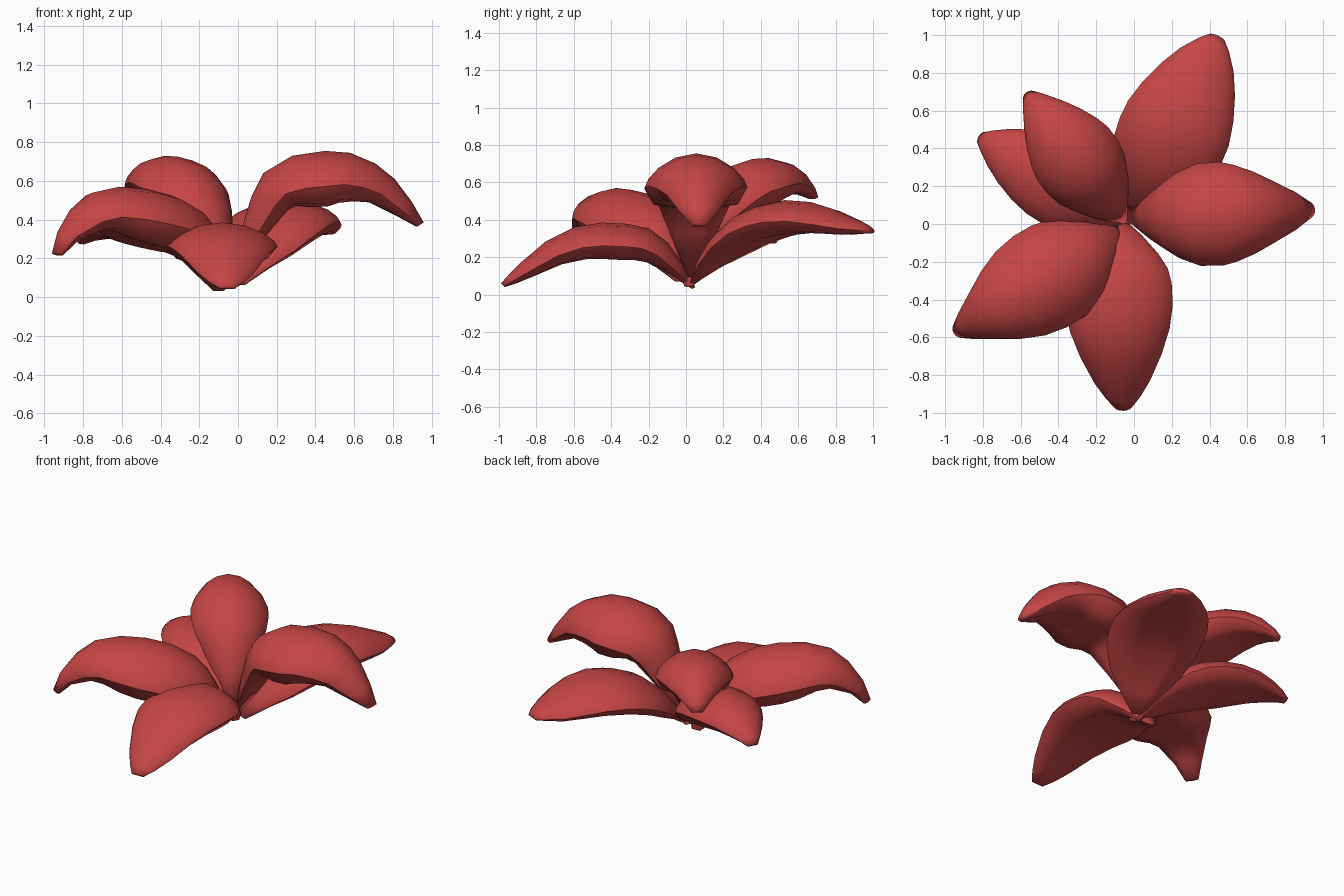
import bpy, bmesh
from mathutils import Vector

if "Cube" in bpy.data.objects:
    bpy.data.objects.remove(bpy.data.objects["Cube"])

mat = bpy.data.materials.new("petal_red")
mat.diffuse_color = (0.56, 0.06, 0.06, 1)
mat.use_nodes = True
mat.node_tree.nodes["Principled BSDF"].inputs["Base Color"].default_value = mat.diffuse_color

# Half width along the petal (fraction of length, fraction of full width)
WIDTH = [(0, .1), (.05, .43), (.12, .73), (.22, .93), (.35, 1), (.5, 1), (.62, .93),
         (.75, .79), (.87, .58), (.95, .37), (1, .15)]
# Half cross-section: sideways fraction, drop below the ridge
TOP = [(0, 0), (.4, .02), (.73, .07), (.93, .125), (1, .165)]
UNDER = [(.82, .245), (.42, .26), (0, .245)]
half = TOP + UNDER
SECTION = half + [(-s, d) for s, d in reversed(half[1:-1])]
RIMS = (len(TOP) - 1, len(SECTION) - len(TOP) + 1)


def width_at(u):
    for (u0, w0), (u1, w1) in zip(WIDTH, WIDTH[1:]):
        if u <= u1:
            return w0 + (w1 - w0) * (u - u0) / (u1 - u0)
    return WIDTH[-1][1]


def petal(name, base, tip, width, depth, ridge):
    """Loft the domed section along a ridge of (distance, height) points."""
    base, tip = Vector((*base, 0)), Vector((*tip, 0))
    out = (tip - base).normalized()
    side = Vector((-out.y, out.x, 0))
    path = [base + out * r + Vector((0, 0, z)) for r, z in ridge]
    r0, r1 = ridge[0][0], ridge[-1][0]
    bm = bmesh.new()
    rings = []
    for i, p in enumerate(path):
        a, b = path[max(i - 1, 0)], path[min(i + 1, len(path) - 1)]
        normal = (b - a).normalized().cross(side)
        if normal.z < 0:
            normal.negate()
        f = width_at((ridge[i][0] - r0) / (r1 - r0))
        ring = []
        for s, d in SECTION:
            v = p + side * (s * width * f) - normal * (d * depth * f)
            v.z = max(v.z, 0)  # petals rest on the ground
            ring.append(bm.verts.new(v))
        rings.append(ring)
    n = len(SECTION)
    for a, b in zip(rings, rings[1:]):
        for k in range(n):
            bm.faces.new((a[k], a[(k + 1) % n], b[(k + 1) % n], b[k]))
        for k in RIMS:  # crisp petal edge
            bm.edges.get((a[k], b[k])).smooth = False
    bm.faces.new(rings[0])
    bm.faces.new(rings[-1])
    bmesh.ops.recalc_face_normals(bm, faces=bm.faces[:])
    for face in bm.faces:
        face.smooth = True
    mesh = bpy.data.meshes.new(name)
    bm.to_mesh(mesh)
    bm.free()
    mesh.materials.append(mat)
    obj = bpy.data.objects.new(name, mesh)
    bpy.context.collection.objects.link(obj)


# Six petals meeting at the centre
petal("right_petal", (0, .035), (.96, .075), .275, 1.1,
      [(-.04, .1), (.02, .36), (.07, .52), (.13, .64), (.28, .73), (.45, .755),
       (.58, .745), (.71, .69), (.81, .61), (.9, .49), (.96, .385)])
petal("back_petal", (.015, .045), (.445, 1), .295, .72,
      [(-.02, .07), (.04, .19), (.13, .31), (.26, .42), (.4, .48), (.53, .505),
       (.68, .495), (.82, .455), (.93, .41), (1.01, .375), (1.045, .35)])
petal("front_petal", (-.1, .02), (-.055, -1), .285, .75,
      [(-.03, .04), (.04, .17), (.12, .28), (.22, .352), (.33, .378), (.47, .385),
       (.62, .36), (.77, .285), (.9, .175), (.97, .105), (1.01, .06)])
petal("front_left_petal", (-.045, -.035), (-.955, -.58), .28, 1.12,
      [(-.02, .08), (.06, .27), (.12, .37), (.2, .45), (.35, .525), (.5, .56),
       (.66, .57), (.82, .54), (.93, .46), (1.02, .34), (1.06, .23)])
petal("back_left_petal", (-.07, .035), (-.565, .69), .235, .95,
      [(-.04, .1), (.02, .34), (.07, .48), (.15, .6), (.27, .69), (.4, .725),
       (.51, .73), (.63, .705), (.73, .65), (.8, .58), (.83, .53)])
petal("left_petal", (-.04, .02), (-.8, .45), .235, .75,
      [(-.03, .05), (.03, .18), (.1, .29), (.2, .38), (.33, .44), (.47, .465),
       (.6, .46), (.72, .43), (.81, .38), (.87, .33), (.9, .29)])
